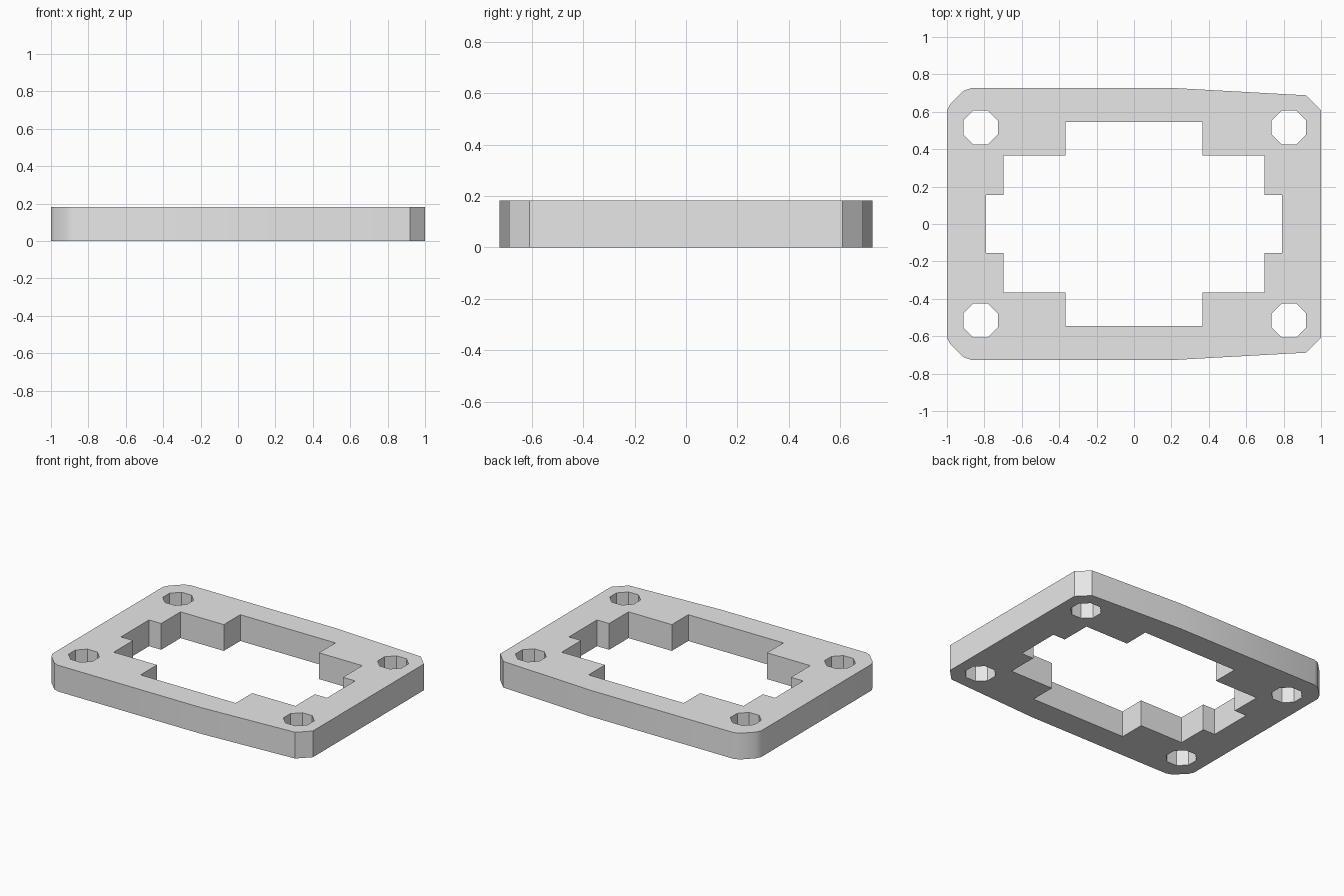
import bpy
import bmesh
from math import cos, sin, pi, radians

HEIGHT = 0.182

cube = bpy.data.objects.get("Cube")
if cube:
    bpy.data.objects.remove(cube, do_unlink=True)

grey = bpy.data.materials.new("light_grey")
grey.use_nodes = True
grey.diffuse_color = (0.8, 0.8, 0.8, 1)
grey.node_tree.nodes["Principled BSDF"].inputs["Base Color"].default_value = (0.8, 0.8, 0.8, 1)


def mirror_loop(half, axis):
    """Close a half outline by adding its reflection in reverse order."""
    flip = (-1, 1) if axis == "x" else (1, -1)
    return half + [(x * flip[0], y * flip[1]) for x, y in reversed(half)]


def octagon(cx, cy, flat_radius):
    r = flat_radius / cos(pi / 8)
    return [(cx + r * cos(pi / 8 + i * pi / 4), cy + r * sin(pi / 8 + i * pi / 4))
            for i in range(8)]


# Outer outline: rounded left corners, chamfered and tapered right end
outer = mirror_loop([(-1, 0.605), (-0.983, 0.64), (-0.912, 0.711), (-0.873, 0.726),
                     (0.23, 0.726), (0.92, 0.688), (1, 0.608)], "y")

# Stepped central opening
opening = mirror_loop(mirror_loop([(0.79, 0.154), (0.697, 0.154), (0.697, 0.366),
                                   (0.365, 0.366), (0.365, 0.546)], "x"), "y")

# Octagonal bolt holes in the four corners
holes = [octagon(x, y, 0.092) for x in (-0.82, 0.828) for y in (-0.516, 0.516)]

# Fill the outline around its openings, then extrude to a plate
bm = bmesh.new()
edges = []
for loop in [outer, opening] + holes:
    verts = [bm.verts.new((x, y, 0)) for x, y in loop]
    edges += [bm.edges.new((v, verts[i - 1])) for i, v in enumerate(verts)]
bmesh.ops.triangle_fill(bm, edges=edges, use_beauty=True, normal=(0, 0, 1))
extruded = bmesh.ops.extrude_face_region(bm, geom=bm.faces[:], use_keep_orig=True)
top = [g for g in extruded["geom"] if isinstance(g, bmesh.types.BMVert)]
bmesh.ops.translate(bm, verts=top, vec=(0, 0, HEIGHT))
bmesh.ops.recalc_face_normals(bm, faces=bm.faces[:])

mesh = bpy.data.meshes.new("mounting_plate")
bm.to_mesh(mesh)
bm.free()
mesh.materials.append(grey)
plate = bpy.data.objects.new("mounting_plate", mesh)
bpy.context.collection.objects.link(plate)

# Smooth the rounded corners and keep the other edges crisp
bpy.ops.object.select_all(action="DESELECT")
plate.select_set(True)
bpy.context.view_layer.objects.active = plate
bpy.ops.object.shade_smooth_by_angle(angle=radians(30))
